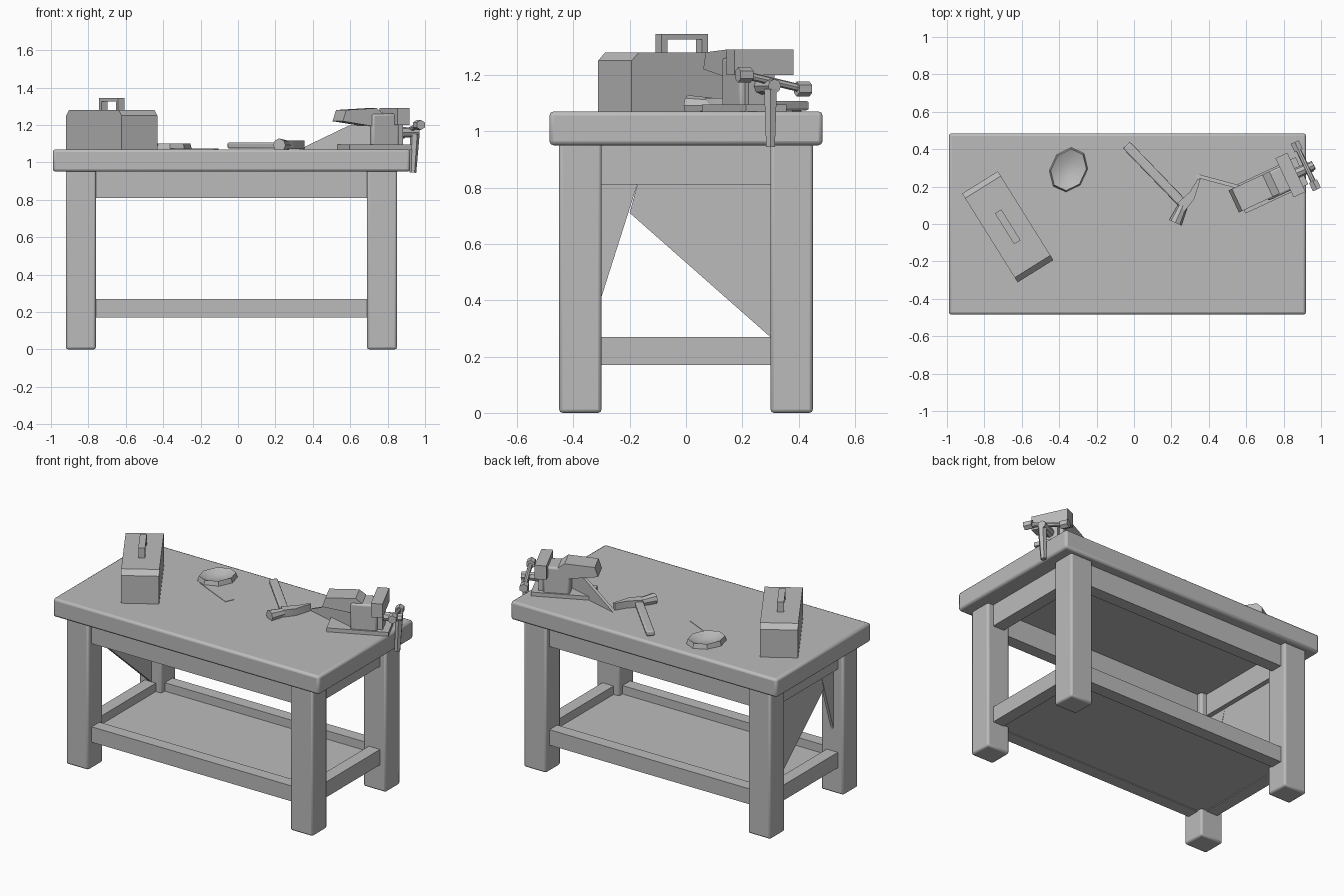
import bpy, bmesh
from math import radians
from mathutils import Matrix, Vector

cube = bpy.data.objects.get("Cube")
if cube:
    bpy.data.objects.remove(cube, do_unlink=True)

GREY = (0.5, 0.5, 0.5, 1)
mat = bpy.data.materials.new("plain grey")
mat.use_nodes = True
mat.diffuse_color = GREY
mat.node_tree.nodes["Principled BSDF"].inputs["Base Color"].default_value = GREY


def finish(name, bm, frame=None, bevel=0.0):
    """Turn a bmesh into a named, shaded object placed by a frame matrix."""
    bmesh.ops.recalc_face_normals(bm, faces=bm.faces)
    me = bpy.data.meshes.new(name)
    bm.to_mesh(me)
    bm.free()
    me.materials.append(mat)
    ob = bpy.data.objects.new(name, me)
    bpy.context.collection.objects.link(ob)
    if frame:
        ob.matrix_world = frame
    if bevel:
        mod = ob.modifiers.new("soft edges", "BEVEL")
        mod.width = bevel
        mod.segments = 2
    bpy.ops.object.select_all(action="DESELECT")
    ob.select_set(True)
    bpy.context.view_layer.objects.active = ob
    bpy.ops.object.shade_smooth_by_angle(angle=radians(35))
    return ob


def box(name, x, y, z, frame=None, bevel=0.0):
    """Box given by its (low, high) range on each axis."""
    bm = bmesh.new()
    bmesh.ops.create_cube(bm, size=1)
    for v in bm.verts:
        v.co = [r[0] if c < 0 else r[1] for c, r in zip(v.co, (x, y, z))]
    return finish(name, bm, frame, bevel)


def prism(name, outline, depth, frame):
    """Extrude a local xy outline along local z."""
    bm = bmesh.new()
    face = bm.faces.new([bm.verts.new((p[0], p[1], 0)) for p in outline])
    ext = bmesh.ops.extrude_face_region(bm, geom=[face])["geom"]
    for v in ext:
        if isinstance(v, bmesh.types.BMVert):
            v.co.z += depth
    return finish(name, bm, frame)


def rod(name, a, b, r1, r2=None, sides=8, frame=None):
    """Tapered rod between two points."""
    a, b = Vector(a), Vector(b)
    d = b - a
    place = Matrix.Translation((a + b) / 2) @ d.to_track_quat("Z", "Y").to_matrix().to_4x4()
    bm = bmesh.new()
    bmesh.ops.create_cone(bm, cap_ends=True, segments=sides, radius1=r1,
                          radius2=r1 if r2 is None else r2, depth=d.length, matrix=place)
    return finish(name, bm, frame)


def at(x, y, z, turn):
    return Matrix.Translation((x, y, z)) @ Matrix.Rotation(radians(turn), 4, "Z")


# Upright frame: local x runs along y, local y runs up, depth runs along x
SIDE = Matrix(((0, 0, 1, 0), (1, 0, 0, 0), (0, 1, 0, 0), (0, 0, 0, 1)))
UPRIGHT = Matrix.Rotation(radians(90), 4, "X")

# Bench top, legs, aprons, lower rails and shelf
TOP = 1.07
box("bench_top", (-0.99, 0.92), (-0.485, 0.485), (0.95, TOP), bevel=0.015)
LEFT, RIGHT = (-0.92, -0.76), (0.69, 0.85)
for xn, xr in (("right", LEFT), ("left", RIGHT)):
    for yn, yr in (("front", (-0.45, -0.3)), ("back", (0.3, 0.45))):
        box(f"{yn}_{xn}_leg", xr, yr, (0, 0.96), bevel=0.012)
for kind, z in (("apron", (0.81, 0.96)), ("rail", (0.17, 0.27))):
    for yn, y in (("front", -0.375), ("back", 0.375)):
        box(f"{yn}_{kind}", (-0.8, 0.73), (y - 0.04, y + 0.04), z)
    for xn, x in (("right", -0.84), ("left", 0.77)):
        box(f"{xn}_{kind}", (x - 0.04, x + 0.04), (-0.34, 0.34), z)
box("lower_shelf", (-0.84, 0.77), (-0.375, 0.375), (0.175, 0.215))

# Slanted brace panels at one end
END = Matrix.Translation((-0.85, 0, 0)) @ SIDE
prism("back_brace_panel", [(0.31, 0.26), (-0.2, 0.71), (-0.17, 0.82), (0.31, 0.82)], 0.02, END)
prism("front_brace_panel", [(-0.31, 0.38), (-0.17, 0.82), (-0.31, 0.82)], 0.02, END)

# Toolbox with chamfered ends and a loop handle
CASE = at(-0.675, -0.015, TOP, -58)
case = [(-0.28, 0), (0.28, 0), (0.28, 0.18), (0.25, 0.21), (-0.25, 0.21), (-0.28, 0.18)]
prism("toolbox", case, 0.225, CASE @ Matrix.Translation((0, 0.1125, 0)) @ UPRIGHT)
for side, u in (("front", 0.085), ("back", -0.085)):
    box(f"toolbox_handle_{side}_post", (u - 0.012, u + 0.012), (-0.02, 0.02), (0.2, 0.27), CASE)
box("toolbox_handle_grip", (-0.097, 0.097), (-0.02, 0.02), (0.255, 0.275), CASE)

# Tape measure: rounded case with a hub opening
TAPE = at(-0.35, 0.29, TOP - 0.005, -25)
ring = bmesh.new()
bmesh.ops.create_cone(ring, cap_ends=True, segments=8, radius1=0.125, radius2=0.115, depth=0.036,
                      matrix=Matrix.Translation((0, 0, 0.018)) @ Matrix.Rotation(radians(22.5), 4, "Z"))
top = max(ring.faces, key=lambda f: f.calc_center_median().z)
bmesh.ops.inset_region(ring, faces=[top], thickness=0.06)
bmesh.ops.translate(ring, verts=top.verts, vec=(0, 0, -0.025))
finish("tape_measure", ring, TAPE @ Matrix.Diagonal((0.8, 1, 1, 1)))
box("tape_blade", (0.0, 0.3), (-0.12, -0.06), (0, 0.008), TAPE)

# Hammer: shaft, poll, and curved claw
HAMMER = at(0.265, 0.105, TOP + 0.022, -46)
box("hammer_shaft", (-0.44, 0.02), (-0.025, 0.025), (-0.018, 0.015), HAMMER, bevel=0.008)
rod("hammer_poll", (0, 0, 0), (0.04, -0.1, 0), 0.025, 0.036, frame=HAMMER)
claw = [(-0.028, -0.02), (0.03, -0.02), (0.02, 0.06), (-0.035, 0.16), (-0.045, 0.15), (-0.025, 0.07)]
prism("hammer_claw", claw, 0.045, HAMMER @ Matrix.Translation((0, 0, -0.02)))

# Bench vise, set at a corner
VISE = at(0.78, 0.23, TOP, 25)
box("vise_base", (-0.24, 0.13), (-0.08, 0.08), (0, 0.025), VISE)
box("vise_body", (-0.1, 0.06), (-0.07, 0.07), (0, 0.19), VISE, bevel=0.012)
anvil = [(-0.27, 0.15), (-0.07, 0.12), (-0.03, 0.19), (-0.07, 0.22), (-0.25, 0.21)]
prism("vise_anvil", anvil, 0.13, VISE @ Matrix.Translation((0, 0.07, 0)) @ UPRIGHT)
box("vise_jaw", (0.03, 0.1), (-0.11, 0.12), (0.13, 0.22), VISE)
box("vise_slide", (0.03, 0.09), (-0.05, 0.05), (0.02, 0.15), VISE)
rod("vise_screw", (0.08, 0, 0.09), (0.2, 0, 0.09), 0.03, 0.025, frame=VISE)
rod("vise_handle", (0.16, -0.1, 0.13), (0.16, 0.13, 0.08), 0.014, frame=VISE)
for side, v, z in (("front", -0.1, 0.13), ("back", 0.13, 0.08)):
    rod(f"vise_handle_{side}_knob", (0.16, v - 0.025, z), (0.16, v + 0.025, z), 0.027, sides=6, frame=VISE)
rod("vise_clamp_bar", (0.935, 0.3, 0.945), (0.945, 0.3, 1.15), 0.018, 0.026, sides=6)

# Thin web running from the vise down to the bench top
WEB = at(0.33, 0.27, TOP - 0.002, -15)
prism("vise_web", [(0, 0), (0.4, 0), (0.4, 0.13), (0.28, 0.13)], 0.02, WEB @ UPRIGHT)
